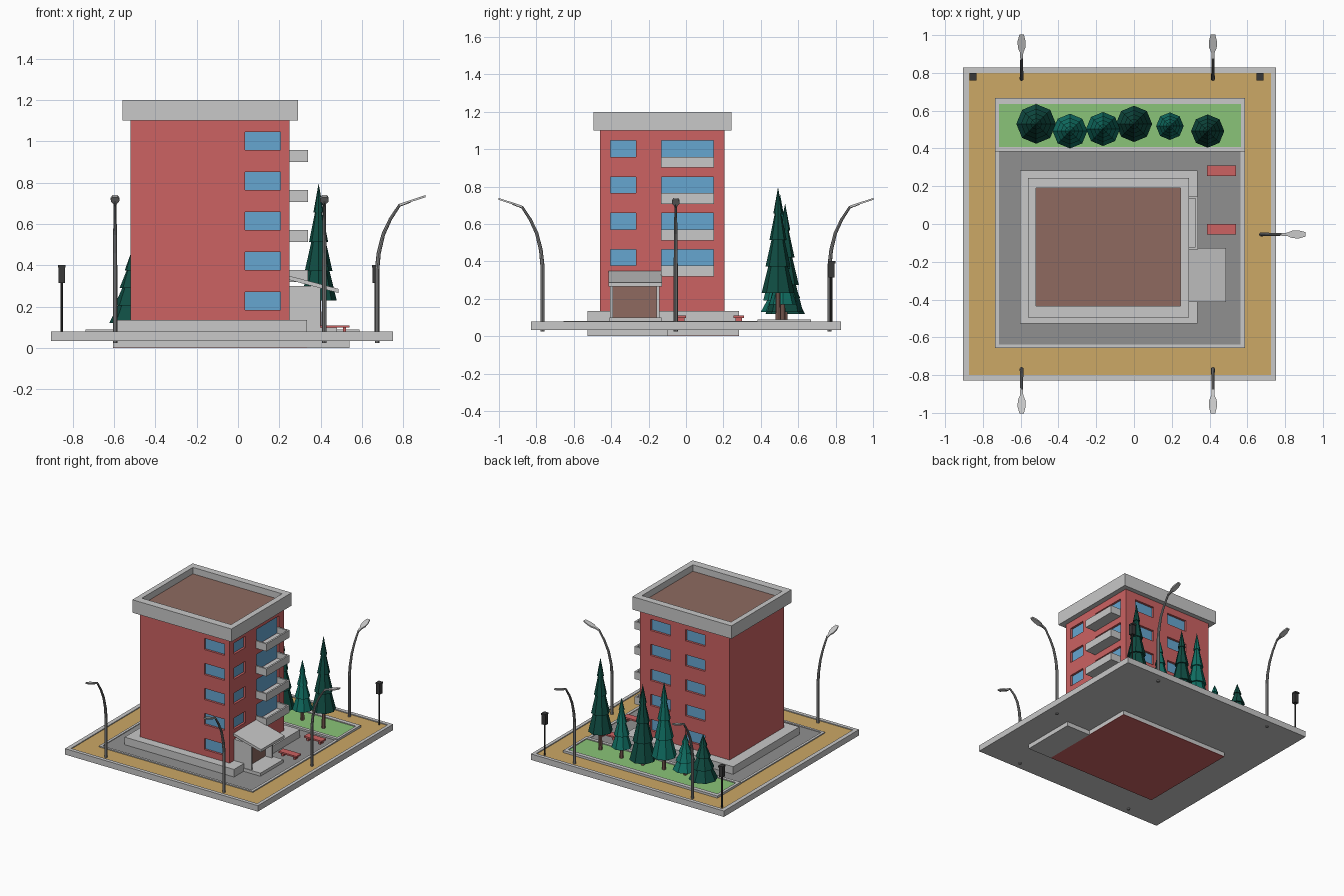
import bpy, bmesh, math
from mathutils import Matrix, Vector

if "Cube" in bpy.data.objects:
    bpy.data.objects.remove(bpy.data.objects["Cube"])


def mat(name, hexcol):
    lin = []
    for i in (0, 2, 4):
        c = int(hexcol[i:i + 2], 16) / 255
        lin.append(c / 12.92 if c < 0.04045 else ((c + 0.055) / 1.055) ** 2.4)
    m = bpy.data.materials.new(name)
    m.diffuse_color = (*lin, 1)
    m.use_nodes = True
    m.node_tree.nodes["Principled BSDF"].inputs["Base Color"].default_value = m.diffuse_color
    return m


CONCRETE = mat("light_concrete", "C8C8C8")
RED = mat("brick_red", "CC6262")
GLASS = mat("window_blue", "66A6D0")
GRASS = mat("grass_green", "8AC478")
SAND = mat("sand_paving", "CCA866")
ASPHALT = mat("asphalt_grey", "909090")
DARK = mat("dark_pine", "0F4C42")
TEAL = mat("teal_pine", "107064")
BROWN = mat("roof_brown", "8E6A60")
BLACK = mat("post_black", "383838")


def finish(name, bm, material):
    bmesh.ops.recalc_face_normals(bm, faces=bm.faces)
    me = bpy.data.meshes.new(name)
    bm.to_mesh(me)
    bm.free()
    me.materials.append(material)
    ob = bpy.data.objects.new(name, me)
    bpy.context.collection.objects.link(ob)
    return ob


def add_box(bm, x0, x1, y0, y1, z0, z1):
    m = (Matrix.Translation(((x0 + x1) / 2, (y0 + y1) / 2, (z0 + z1) / 2))
         @ Matrix.Diagonal((x1 - x0, y1 - y0, z1 - z0, 1)))
    return bmesh.ops.create_cube(bm, size=1, matrix=m)["verts"]


def boxes(name, material, *specs):
    bm = bmesh.new()
    for s in specs:
        add_box(bm, *s)
    return finish(name, bm, material)


def ring(name, material, outer, inner, z0, z1):
    """Rectangular frame between two (x0, x1, y0, y1) outlines."""
    bm = bmesh.new()
    loops = []
    for (x0, x1, y0, y1), z in ((outer, z0), (outer, z1), (inner, z1), (inner, z0)):
        loops.append([bm.verts.new((x, y, z)) for x, y in ((x0, y0), (x1, y0), (x1, y1), (x0, y1))])
    for k in range(4):
        a, b = loops[k], loops[(k + 1) % 4]
        for i in range(4):
            j = (i + 1) % 4
            bm.faces.new((a[i], a[j], b[j], b[i]))
    return finish(name, bm, material)


# Ground slab with sand walk, asphalt yard and lawn bed
boxes("ground_slab", CONCRETE, (-0.905, 0.751, -0.828, 0.828, 0.034, 0.066))
ring("slab_kerb", CONCRETE, (-0.905, 0.751, -0.828, 0.828), (-0.873, 0.725, -0.80, 0.80), 0.06, 0.08)
boxes("sand_walk", SAND, (-0.88, 0.73, -0.81, 0.81, 0.06, 0.073))
ring("yard_kerb", CONCRETE, (-0.735, 0.587, -0.656, 0.666), (-0.715, 0.565, -0.638, 0.64), 0.065, 0.081)
boxes("asphalt_yard", ASPHALT, (-0.72, 0.57, -0.643, 0.645, 0.062, 0.076))
ring("garden_kerb", CONCRETE, (-0.737, 0.587, 0.383, 0.667), (-0.715, 0.567, 0.408, 0.635), 0.065, 0.09)
boxes("lawn", GRASS, (-0.72, 0.57, 0.4, 0.64, 0.062, 0.083))

# Foundation
boxes("plinth", CONCRETE, (-0.604, 0.335, -0.527, 0.284, 0.003, 0.135))
boxes("plinth_underside", RED, (-0.604, 0.335, -0.527, 0.284, 0, 0.003))
boxes("porch_foundation", CONCRETE, (0.335, 0.54, -0.527, -0.097, 0, 0.05))

# Building body with recessed windows cut by a helper
BX0, BX1, BY0, BY1 = -0.52, 0.25, -0.46, 0.207
DEPTH = 0.02
floors = [0.183 + 0.194 * i for i in range(5)]
holes, panes = [], []


def window(side, a0, a1, z0, z1):
    if side == "right":
        holes.append((BX1 - DEPTH, BX1 + 0.05, a0, a1, z0, z1))
        panes.append((BX1 - DEPTH - 0.004, BX1 - DEPTH + 0.003, a0, a1, z0, z1))
    else:
        y, s = (BY0, 1) if side == "front" else (BY1, -1)
        ys = sorted((y + s * DEPTH, y - s * 0.05))
        ps = sorted((y + s * (DEPTH + 0.004), y + s * (DEPTH - 0.003)))
        holes.append((a0, a1, *ys, z0, z1))
        panes.append((a0, a1, *ps, z0, z1))


for i, z in enumerate(floors):
    window("front", 0.033, 0.205, z, z + 0.087)
    window("back", -0.01, 0.16, z, z + 0.087)
    window("back", -0.31, -0.14, z, z + 0.087)
    if i:
        window("right", -0.405, -0.268, z, z + 0.087)
        window("right", -0.132, 0.147, z - 0.05, z + 0.087)

body = boxes("building_walls", RED, (BX0, BX1, BY0, BY1, 0.1, 1.11))
cutter = boxes("window_cutter", RED, *holes)
cutter.hide_render = True
mod = body.modifiers.new("windows", "BOOLEAN")
mod.operation, mod.solver, mod.object = "DIFFERENCE", "EXACT", cutter
dg = bpy.context.evaluated_depsgraph_get()
cut = bpy.data.meshes.new_from_object(body.evaluated_get(dg))
body.modifiers.clear()
body.data = cut
bpy.data.objects.remove(cutter)
boxes("window_panes", GLASS, *panes)

# Roof parapet and roof deck
ring("roof_parapet", CONCRETE, (-0.56, 0.29, -0.495, 0.243), (-0.52, 0.245, -0.435, 0.19), 1.10, 1.20)
boxes("roof_deck", BROWN, (-0.525, 0.248, -0.44, 0.195, 1.105, 1.15))

# Balconies: floor plus three parapet walls
for i, z in enumerate(floors[1:]):
    z -= 0.058
    y0, y1, x1, t = -0.134, 0.149, 0.338, 0.013
    boxes(f"balcony_{i + 1}", CONCRETE,
          (0.24, x1, y0, y1, z, z + 0.012),
          (x1 - t, x1, y0, y1, z + 0.012, z + 0.058),
          (0.24, x1 - t, y0, y0 + t, z + 0.012, z + 0.058),
          (0.24, x1 - t, y1 - t, y1, z + 0.012, z + 0.058))

# Entrance porch: step, side walls, door, sloping canopy
boxes("porch_step", CONCRETE, (0.33, 0.48, -0.41, -0.13, 0.07, 0.1))
boxes("porch_walls", CONCRETE, (0.245, 0.40, -0.405, -0.391, 0.09, 0.30),
      (0.245, 0.40, -0.157, -0.143, 0.09, 0.30), (0.245, 0.338, -0.395, -0.15, 0.13, 0.30))
boxes("entrance_door", BROWN, (0.336, 0.344, -0.391, -0.157, 0.1, 0.29))
bm = bmesh.new()
for v in add_box(bm, 0.245, 0.487, -0.414, -0.127, 0, 0.02):
    v.co.z += 0.33 if v.co.x < 0.3 else 0.266
finish("porch_canopy", bm, CONCRETE)

# Benches
for i, y in enumerate((-0.027, 0.282)):
    boxes(f"bench_{i + 1}", RED, (0.387, 0.54, y - 0.028, y + 0.028, 0.098, 0.11),
          (0.405, 0.42, y - 0.018, y + 0.018, 0.07, 0.1),
          (0.507, 0.522, y - 0.018, y + 0.018, 0.07, 0.1))


# Pine trees: trunk plus stacked eight-sided tiers
def cone(bm, x, y, z0, z1, r0, r1, n=8):
    bmesh.ops.create_cone(bm, cap_ends=True, segments=n, radius1=r0, radius2=r1,
                          depth=z1 - z0, matrix=Matrix.Translation((x, y, (z0 + z1) / 2)))


trees = [(-0.518, 0.53, 0.105, 0.12, 0.46, DARK), (-0.339, 0.492, 0.092, 0.13, 0.40, TEAL),
         (-0.164, 0.503, 0.09, 0.19, 0.76, TEAL), (0.0, 0.53, 0.096, 0.13, 0.71, DARK),
         (0.19, 0.518, 0.073, 0.17, 0.55, TEAL), (0.39, 0.492, 0.088, 0.23, 0.797, DARK)]
for i, (x, y, r, z0, z1, m) in enumerate(trees):
    bm = bmesh.new()
    cone(bm, x, y, 0.07, z0 + 0.02, 0.014, 0.012)
    finish(f"tree_trunk_{i + 1}", bm, BROWN)
    bm = bmesh.new()
    n, h = 4, z1 - z0
    for k in range(n):
        top = 0 if k == n - 1 else r * (1 - (k + 1) / n) * 0.8
        cone(bm, x, y, z0 + h * k / n, z0 + h * (k + 1) / n, r * (1 - 0.95 * k / n), top)
    finish(f"tree_foliage_{i + 1}", bm, m)


# Street lamps: bent pole swept along a path, with a flat paddle head
path = [(0, 0.025, 0.011), (0, 0.38, 0.011), (0.008, 0.46, 0.01), (0.03, 0.55, 0.009),
        (0.065, 0.625, 0.008), (0.108, 0.69, 0.007), (0.16, 0.709, 0.006)]
head = [(0.108, 0.007), (0.14, 0.009), (0.165, 0.02), (0.2, 0.021), (0.235, 0.012)]
lamps = [(-0.595, -0.768, -90), (0.418, -0.768, -90), (-0.595, 0.768, 90),
         (0.418, 0.768, 90), (0.673, -0.055, 0)]
for i, (x, y, ang) in enumerate(lamps):
    place = Matrix.Translation((x, y, 0)) @ Matrix.Rotation(math.radians(ang), 4, "Z")
    bm = bmesh.new()
    rings = []
    for k, (u, z, r) in enumerate(path):
        a, b = path[max(k - 1, 0)], path[min(k + 1, len(path) - 1)]
        d = Vector((b[0] - a[0], 0, b[1] - a[1])).normalized()
        side, up = Vector((0, 1, 0)), Vector((d.z, 0, -d.x))
        rings.append([bm.verts.new(Vector((u, 0, z)) + r * (side * math.sin(t) + up * math.cos(t)))
                      for t in (math.tau * j / 8 for j in range(8))])
    for a, b in zip(rings, rings[1:]):
        for j in range(8):
            bm.faces.new((a[j], a[j - 1], b[j - 1], b[j]))
    bm.faces.new(rings[0])
    bm.faces.new(rings[-1])
    finish(f"street_lamp_pole_{i + 1}", bm, ASPHALT).matrix_world = place
    bm = bmesh.new()
    outline = head + [(u, -w) for u, w in reversed(head)]
    f = bm.faces.new([bm.verts.new((u, w, 0.688 + (u - 0.108) * 0.33)) for u, w in outline])
    up = bmesh.ops.extrude_face_region(bm, geom=[f])["geom"]
    bmesh.ops.translate(bm, vec=(0, 0, 0.01), verts=[g for g in up if isinstance(g, bmesh.types.BMVert)])
    finish(f"street_lamp_head_{i + 1}", bm, CONCRETE).matrix_world = place

# Small black lantern posts at the back corners
for i, x in enumerate((-0.853, 0.667)):
    y = 0.777
    bm = bmesh.new()
    cone(bm, x, y, 0.06, 0.32, 0.006, 0.006)
    add_box(bm, x - 0.016, x + 0.016, y - 0.016, y + 0.016, 0.315, 0.39)
    add_box(bm, x - 0.018, x + 0.018, y - 0.018, y + 0.022, 0.39, 0.402)
    finish(f"lantern_post_{i + 1}", bm, BLACK)
